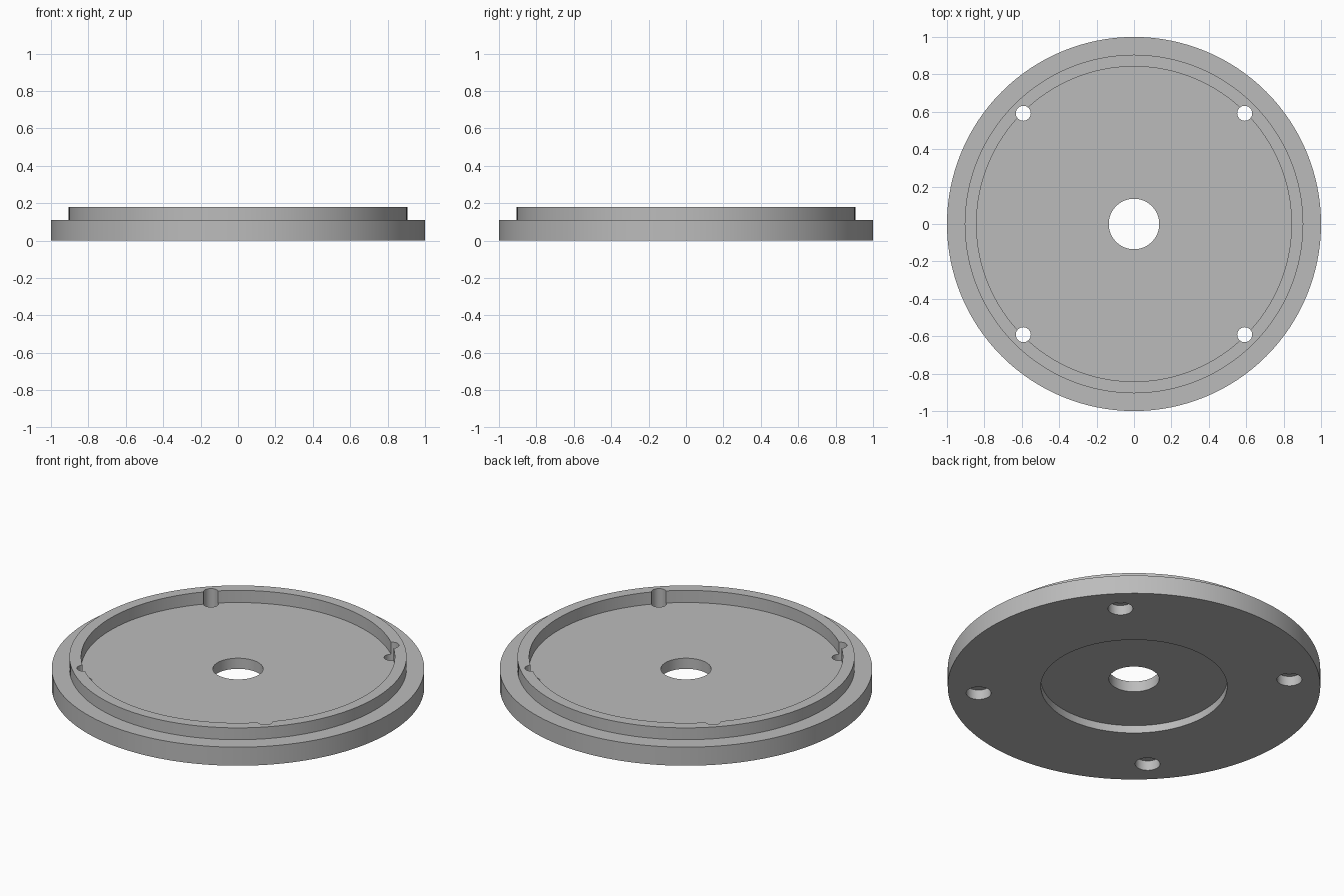
import bpy, bmesh, math

if "Cube" in bpy.data.objects:
    bpy.data.objects.remove(bpy.data.objects["Cube"])

SEG = 128
HOLE = 0.592      # x and y offset of the screw holes

grey = bpy.data.materials.new("plain grey")
grey.diffuse_color = (0.5, 0.5, 0.5, 1)
grey.use_nodes = True
grey.node_tree.nodes["Principled BSDF"].inputs["Base Color"].default_value = grey.diffuse_color


def lathe(name, profile, seg, centre=(0, 0)):
    """Revolve a closed (radius, z) profile around a vertical axis."""
    bm = bmesh.new()
    rings = []
    for i in range(seg):
        a = 2 * math.pi * i / seg
        rings.append([bm.verts.new((centre[0] + r * math.cos(a),
                                    centre[1] + r * math.sin(a), z))
                      for r, z in profile])
    n = len(profile)
    for i in range(seg):
        p, q = rings[i], rings[(i + 1) % seg]
        for j in range(n):
            k = (j + 1) % n
            bm.faces.new((p[j], q[j], q[k], p[k]))
    bmesh.ops.recalc_face_normals(bm, faces=bm.faces)
    return finish(name, bm)


def stepped_pin(name, steps, seg, centre):
    """Solid stack of (radius, z) rings with capped ends, used as a cutter."""
    bm = bmesh.new()
    rings = [[bm.verts.new((centre[0] + r * math.cos(2 * math.pi * i / seg),
                            centre[1] + r * math.sin(2 * math.pi * i / seg), z))
              for i in range(seg)] for r, z in steps]
    for p, q in zip(rings, rings[1:]):
        for i in range(seg):
            k = (i + 1) % seg
            bm.faces.new((p[i], p[k], q[k], q[i]))
    bm.faces.new(rings[0][::-1])
    bm.faces.new(rings[-1])
    bmesh.ops.recalc_face_normals(bm, faces=bm.faces)
    return finish(name, bm)


def finish(name, bm):
    mesh = bpy.data.meshes.new(name)
    bm.to_mesh(mesh)
    bm.free()
    mesh.materials.append(grey)
    obj = bpy.data.objects.new(name, mesh)
    bpy.context.collection.objects.link(obj)
    return obj


# Flanged disc: centre bore, recess below, raised rim above
cover = lathe("flanged_cover", [
    (0.135, 0.045), (0.5, 0.045), (0.5, 0.0), (1.0, 0.0), (1.0, 0.11),
    (0.905, 0.11), (0.905, 0.18), (0.842, 0.18), (0.842, 0.108),
    (0.135, 0.108)], SEG)

# Four counterbored screw holes that notch the inside of the rim
cutters = []
for sx in (-1, 1):
    for sy in (-1, 1):
        pin = stepped_pin("screw_hole_cutter", [
            (0.067, -0.05), (0.067, 0.058), (0.04, 0.058), (0.04, 0.25)],
            32, (sx * HOLE, sy * HOLE))
        pin.hide_render = True
        cutters.append(pin)

bpy.context.view_layer.objects.active = cover
cover.select_set(True)
for pin in cutters:
    mod = cover.modifiers.new("screw_hole", 'BOOLEAN')
    mod.operation = 'DIFFERENCE'
    mod.solver = 'EXACT'
    mod.object = pin
    bpy.ops.object.modifier_apply(modifier=mod.name)
for pin in cutters:
    bpy.data.objects.remove(pin)

# Smooth round walls, sharp rims
bpy.ops.object.shade_smooth_by_angle(angle=math.radians(30))
